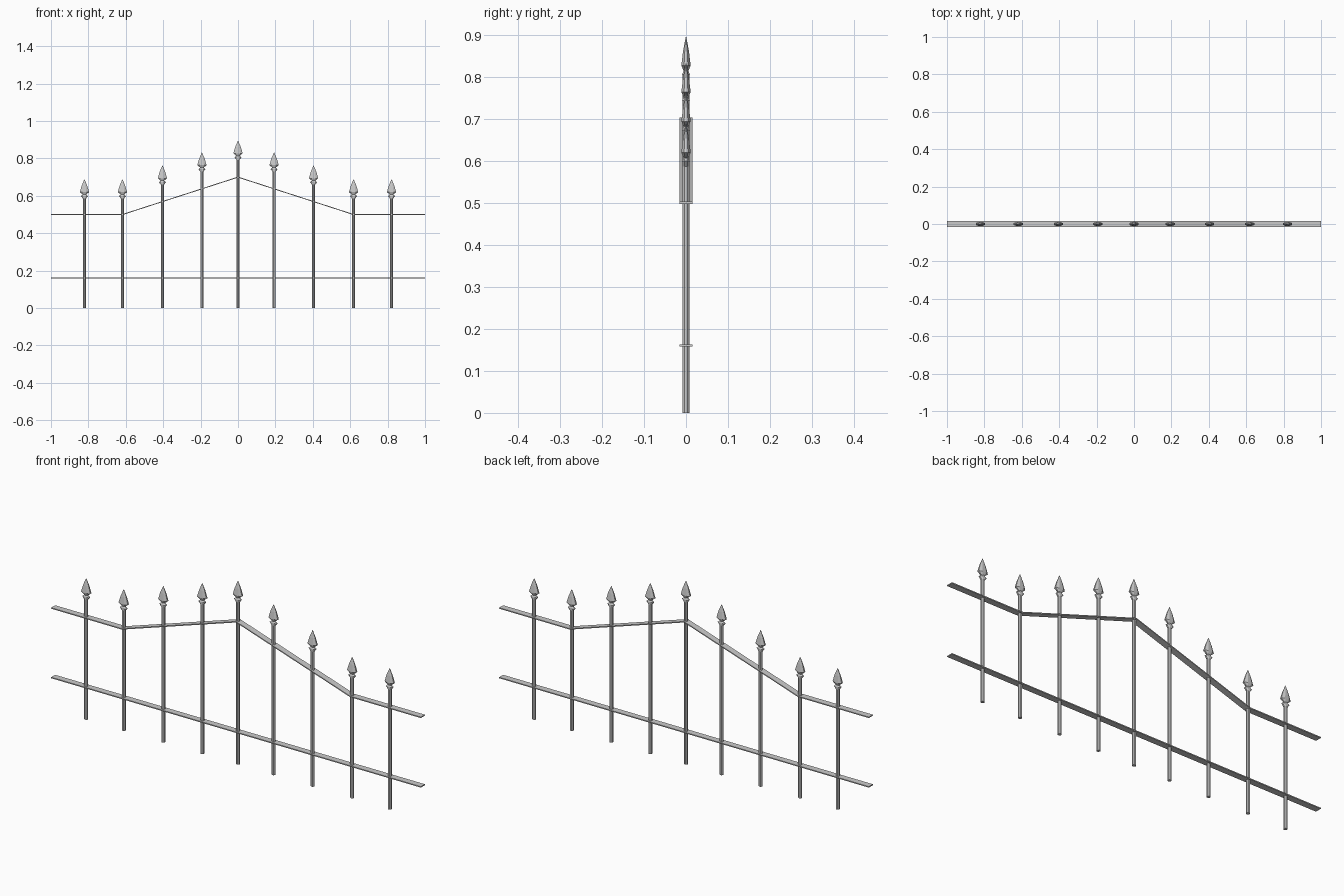
import bpy, bmesh, math

if "Cube" in bpy.data.objects:
    bpy.data.objects.remove(bpy.data.objects["Cube"])

SIDES = 8


def mesh_object(name, bm):
    bmesh.ops.recalc_face_normals(bm, faces=bm.faces)
    me = bpy.data.meshes.new(name)
    bm.to_mesh(me)
    bm.free()
    ob = bpy.data.objects.new(name, me)
    bpy.context.collection.objects.link(ob)
    return ob


def stack(name, x, rings):
    """Stack of elliptical rings (half width x, half depth y, z), capped at both ends."""
    bm = bmesh.new()
    loops = []
    for rx, ry, z in rings:
        angles = [2 * math.pi * (i + 0.5) / SIDES for i in range(SIDES)]
        k = 1 / math.cos(math.pi / SIDES)
        loops.append([bm.verts.new((x + rx * k * math.cos(a), ry * k * math.sin(a), z))
                      for a in angles])
    for a, b in zip(loops, loops[1:]):
        for i in range(SIDES):
            j = (i + 1) % SIDES
            bm.faces.new((a[i], a[j], b[j], b[i]))
    bm.faces.new(loops[0][::-1])
    bm.faces.new(loops[-1])
    return mesh_object(name, bm)


def rail(name, path, half_depth=0.0155, half_thick=0.0025):
    """Flat bar following an x-z path."""
    bm = bmesh.new()
    rings = [[bm.verts.new((x, sy * half_depth, z + sz * half_thick))
              for sy, sz in ((-1, -1), (1, -1), (1, 1), (-1, 1))] for x, z in path]
    for a, b in zip(rings, rings[1:]):
        for i in range(4):
            j = (i + 1) % 4
            bm.faces.new((a[i], a[j], b[j], b[i]))
    bm.faces.new(rings[0])
    bm.faces.new(rings[-1])
    return mesh_object(name, bm)


# Rails: straight below, peaked above
rail("lower_rail", [(-1, 0.16), (1, 0.16)])
rail("upper_rail", [(-1, 0.5), (-0.618, 0.5), (0, 0.7), (0.618, 0.5), (1, 0.5)])

# Spear head profile: half width, half depth, distance below the tip
HEAD = [(0.009, 0.008, 0.102), (0.019, 0.009, 0.089), (0.009, 0.006, 0.081),
        (0.025, 0.011, 0.068), (0.015, 0.007, 0.034), (0.0008, 0.0006, 0.0)]

# Pickets: x position and tip height, mirrored about the centre
for x, tip in ((0, 0.895), (0.193, 0.832), (0.404, 0.762), (0.618, 0.688), (0.821, 0.688)):
    for s in ((1,) if x == 0 else (-1, 1)):
        stack("picket_post", s * x, [(0.0085, 0.008, 0), (0.0085, 0.008, tip - 0.095)])
        stack("spear_head", s * x, [(rx, ry, tip - d) for rx, ry, d in HEAD])
